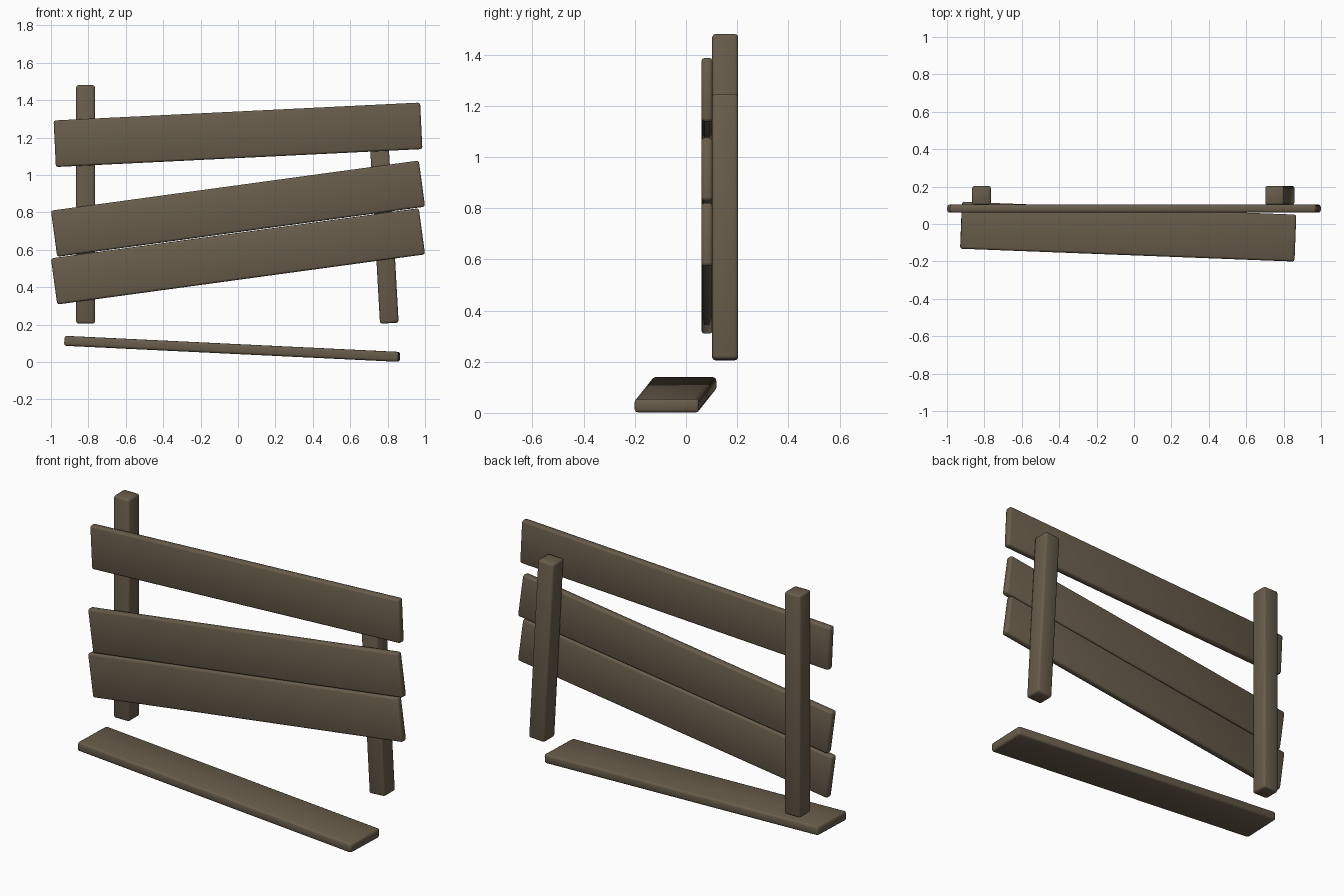
import bpy
from math import radians
from mathutils import Matrix, Vector

cube = bpy.data.objects.get("Cube")
if cube:
    bpy.data.objects.remove(cube, do_unlink=True)

# Weathered brown wood
wood = bpy.data.materials.new("weathered_wood")
wood.use_nodes = True
colour = (0.14, 0.108, 0.07, 1)
wood.diffuse_color = colour
shader = next(n for n in wood.node_tree.nodes if n.type == 'BSDF_PRINCIPLED')
shader.inputs["Base Color"].default_value = colour
shader.inputs["Roughness"].default_value = 0.9


def board(name, size, centre, tilt=0, yaw=0):
    """Softly bevelled timber; tilt raises the +x end, yaw turns it about z."""
    bpy.ops.mesh.primitive_cube_add(size=1)
    obj = bpy.context.object
    obj.name = name
    obj.data.transform(Matrix.Diagonal((*size, 1)))
    turn = Matrix.Rotation(radians(yaw), 4, 'Z') @ Matrix.Rotation(radians(-tilt), 4, 'Y')
    obj.matrix_world = Matrix.Translation(Vector(centre)) @ turn
    obj.data.materials.append(wood)
    bevel = obj.modifiers.new("soft_edges", 'BEVEL')
    bevel.width = 0.012
    bevel.segments = 2
    bpy.ops.object.shade_smooth()
    return obj


# Posts: one upright, one shorter and leaning
board("right_post", (0.1, 0.101, 1.275), (-0.815, 0.153, 0.843))
board("left_post", (0.1, 0.101, 1.038), (0.78, 0.153, 0.726), tilt=3.2)

# Crooked planks fixed to the front of the posts
for name, length, z, tilt in (("top_plank", 1.962, 1.215, 2.8),
                              ("middle_plank", 1.985, 0.820, 7.76),
                              ("lower_plank", 1.985, 0.565, 7.76)):
    board(name, (length, 0.043, 0.249), (0, 0.082, z), tilt)

# Plank fallen to the ground
board("fallen_plank", (1.79, 0.251, 0.053), (-0.031, -0.041, 0.0705), tilt=-2.75, yaw=-2.2)
